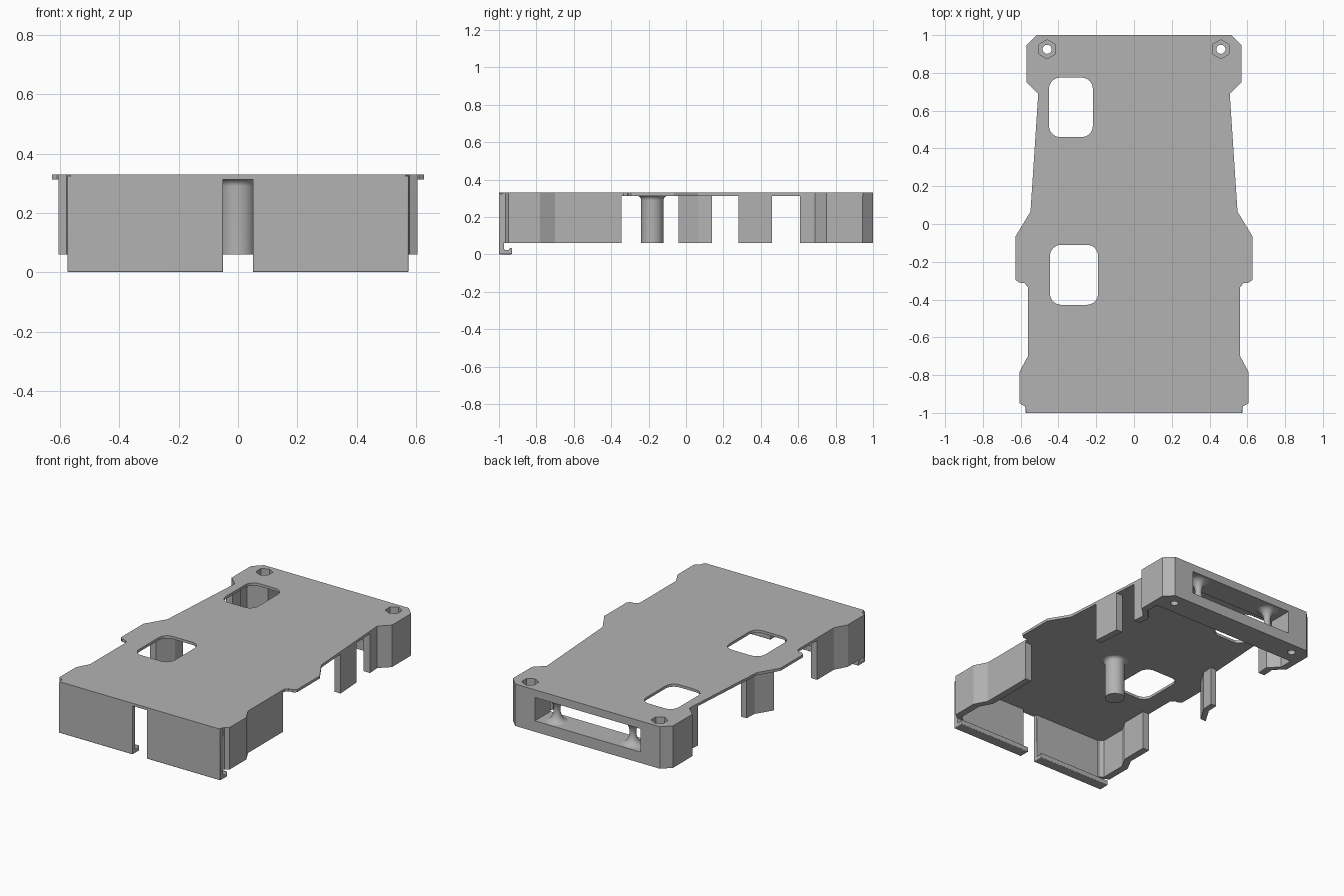
import bpy, bmesh, math

old = bpy.data.objects.get("Cube")
if old:
    bpy.data.objects.remove(old)

grey = bpy.data.materials.new("matte_grey")
grey.use_nodes = True
COLOR = (0.45, 0.45, 0.45, 1)
grey.diffuse_color = COLOR
grey.node_tree.nodes["Principled BSDF"].inputs["Base Color"].default_value = COLOR

TOP, UNDER, LOW = 0.33, 0.313, 0.06


def finish(name, bm):
    bmesh.ops.recalc_face_normals(bm, faces=bm.faces)
    mesh = bpy.data.meshes.new(name)
    bm.to_mesh(mesh)
    bm.free()
    obj = bpy.data.objects.new(name, mesh)
    bpy.context.collection.objects.link(obj)
    mesh.materials.append(grey)
    return obj


def extrude(name, base, vec):
    bm = bmesh.new()
    face = bm.faces.new([bm.verts.new(p) for p in base])
    res = bmesh.ops.extrude_face_region(bm, geom=[face])
    moved = [g for g in res["geom"] if isinstance(g, bmesh.types.BMVert)]
    bmesh.ops.translate(bm, vec=vec, verts=moved)
    return finish(name, bm)


def prism(name, pts, z0, z1):
    return extrude(name, [(x, y, z0) for x, y in pts], (0, 0, z1 - z0))


def ngon(cx, cy, r, n, start=0.0):
    return [(cx + r * math.cos(start + math.tau * i / n),
             cy + r * math.sin(start + math.tau * i / n)) for i in range(n)]


def rounded_rect(x0, x1, y0, y1, r, seg=8):
    pts = []
    for k, (cx, cy) in enumerate([(x1 - r, y1 - r), (x0 + r, y1 - r),
                                  (x0 + r, y0 + r), (x1 - r, y0 + r)]):
        for i in range(seg + 1):
            a = math.pi / 2 * (k + i / seg)
            pts.append((cx + r * math.cos(a), cy + r * math.sin(a)))
    return pts


def lathe(name, profile, x, y, n=32):
    bm = bmesh.new()
    rings = [[bm.verts.new((px, py, z)) for px, py in ngon(x, y, r, n)] for r, z in profile]
    for a, b in zip(rings, rings[1:]):
        for i in range(n):
            j = (i + 1) % n
            bm.faces.new((a[i], a[j], b[j], b[i]))
    bm.faces.new(rings[0])
    bm.faces.new(rings[-1])
    obj = finish(name, bm)
    smooth(obj)
    return obj


def smooth(obj):
    bpy.ops.object.select_all(action="DESELECT")
    obj.select_set(True)
    bpy.context.view_layer.objects.active = obj
    bpy.ops.object.shade_smooth_by_angle(angle=math.radians(35))


def cut(obj, cutter):
    mod = obj.modifiers.new("cut", "BOOLEAN")
    mod.operation, mod.solver, mod.object = "DIFFERENCE", "EXACT", cutter
    cutter.hide_render = True
    cutter.hide_viewport = True
    cutter.display_type = "WIRE"


# Half outline of the top plate, front to back
EDGE = [(0.565, -1), (0.578, -0.965), (0.605, -0.95), (0.605, -0.78), (0.562, -0.70),
        (0.562, -0.335), (0.58, -0.313), (0.61, -0.31), (0.627, -0.295), (0.627, -0.065),
        (0.548, 0.065), (0.507, 0.69), (0.57, 0.75), (0.57, 0.945), (0.515, 1)]


def edge_x(y):
    for (xa, ya), (xb, yb) in zip(EDGE, EDGE[1:]):
        if ya <= y <= yb:
            return xa + (xb - xa) * (y - ya) / (yb - ya)


def edge_part(y0, y1):
    return ([(edge_x(y0), y0)] + [p for p in EDGE if y0 < p[1] < y1] + [(edge_x(y1), y1)])


def side_wall(name, side, y0, y1, thick=0.045, inset=0.0):
    pts = edge_part(y0, y1)
    outer = [(side * (x - inset), y) for x, y in pts]
    inner = [(side * (x - inset - thick), y) for x, y in reversed(pts)]
    return prism(name, outer + inner, LOW, UNDER + 0.001 if inset else TOP - 0.001)


# Top plate with two windows
plate = prism("top_plate", EDGE + [(-x, y) for x, y in reversed(EDGE)], UNDER, TOP)
for name, box in (("rear_window", (-0.45, -0.218, 0.46, 0.775)),
                  ("front_window", (-0.445, -0.19, -0.428, -0.11))):
    cut(plate, prism(name + "_cutter", rounded_rect(*box, 0.06), 0.2, 0.5))

# Rear block with strap opening
part = edge_part(0.84, 1)
block = prism("rear_block", part + [(-x, y) for x, y in reversed(part)], LOW, UNDER + 0.002)
SLOT0, SLOT1, HALF = 0.13, 0.28, 0.375
opening = [(-HALF, SLOT0), (HALF, SLOT0), (HALF, SLOT1), (-HALF, SLOT1)]
cut(block, extrude("strap_opening_cutter", [(x, 0.7, z) for x, z in opening], (0, 0.5, 0)))

for side, label in ((1, "left"), (-1, "right")):
    # Hexagonal nut pockets and screw holes
    nut = prism(label + "_nut_cutter", ngon(side * 0.46, 0.925, 0.05, 6, math.pi / 6), 0.26, 0.5)
    screw = prism(label + "_screw_cutter", ngon(side * 0.46, 0.925, 0.024, 24), -0.1, 0.4)
    cut(plate, nut)
    cut(block, nut)
    cut(block, screw)

    # Waisted strap posts in the opening
    mid, rad = (SLOT0 + SLOT1) / 2, (SLOT1 - SLOT0) / 2
    waist = []
    for i in range(17):
        a = math.pi * (i / 16 - 0.5)
        waist.append((0.02 + 0.055 * (1 - math.cos(a)), mid + (rad + 0.001) * math.sin(a)))
    lathe(label + "_strap_post", waist, side * 0.27, 0.925)

    # Walls beside the rear block
    side_wall(label + "_rear_wall", side, 0.61, 0.85)

    # Front wall with hooked lip
    hook = [(-1, 0.325), (-1, 0), (-0.93, 0), (-0.93, 0.033), (-0.945, 0.033),
            (-0.945, 0.024), (-0.972, 0.024), (-0.972, 0.325)]
    wall = extrude(label + "_front_wall", [(side * 0.05, y, z) for y, z in hook],
                   (side * 0.525, 0, 0))
    bev = wall.modifiers.new("soft_edges", "BEVEL")
    bev.width, bev.segments, bev.limit_method = 0.011, 3, "ANGLE"
    smooth(wall)

# Side walls and clips that differ from side to side
side_wall("left_front_side_wall", 1, -0.985, -0.345)
side_wall("right_front_side_wall", -1, -0.985, -0.53)
side_wall("left_middle_clip", 1, 0.28, 0.46)
side_wall("right_middle_clip", -1, -0.04, 0.14, 0.04, 0.015)

# Central support post with a flared root
flare = [(0.06, LOW)]
for i in range(9):
    a = math.pi / 2 * i / 8
    flare.append((0.06 + 0.025 * (1 - math.cos(a)), 0.289 + 0.025 * math.sin(a)))
lathe("support_post", flare, 0, -0.18, 48)
